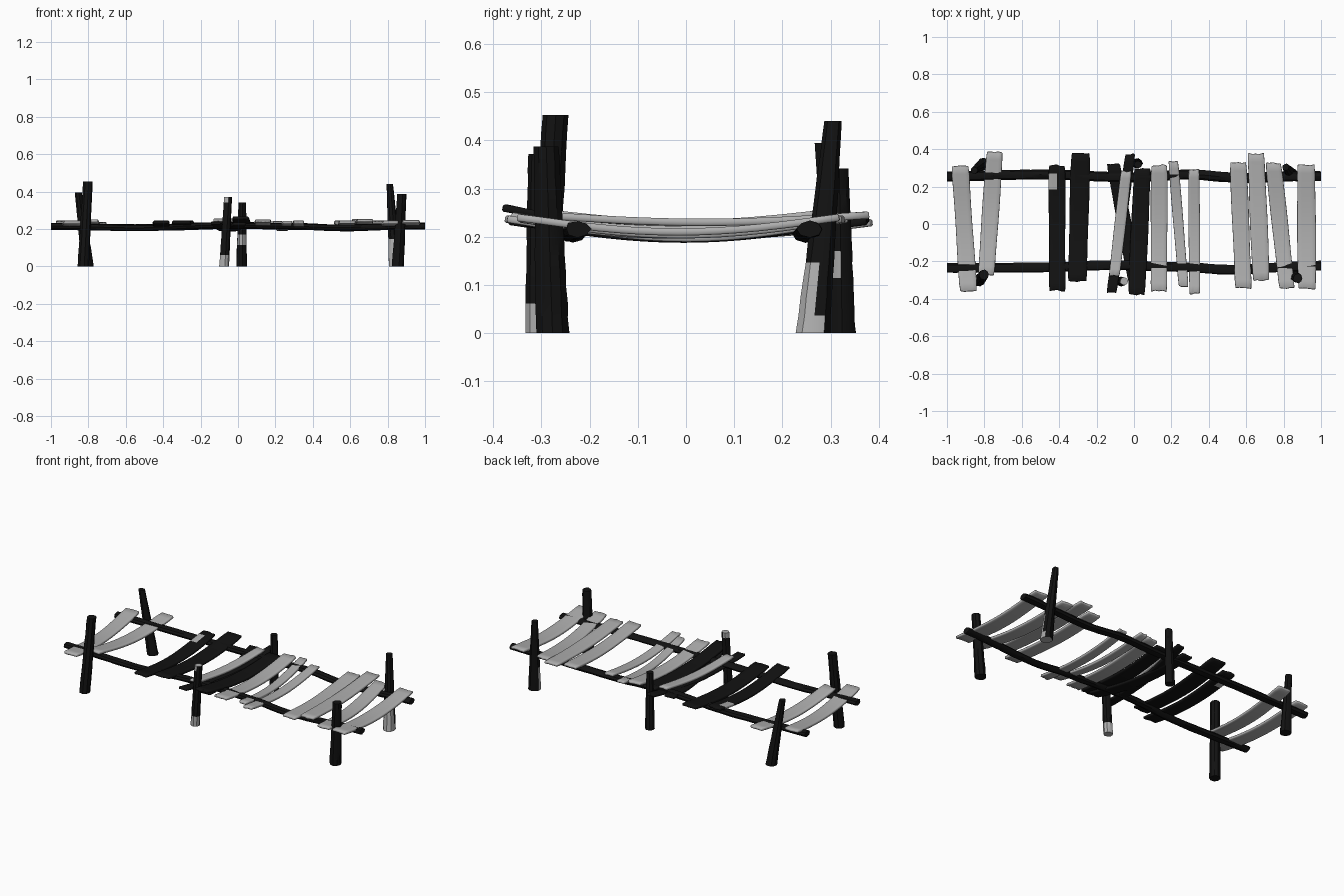
import bpy, bmesh, random
from math import cos, sin, pi
from mathutils import Vector

random.seed(4)
if "Cube" in bpy.data.objects:
    bpy.data.objects.remove(bpy.data.objects["Cube"])


def material(name, value):
    m = bpy.data.materials.new(name)
    m.use_nodes = True
    colour = (value, value, value, 1)
    m.diffuse_color = colour
    m.node_tree.nodes["Principled BSDF"].inputs["Base Color"].default_value = colour
    return m


DARK = material("charred wood", 0.006)
GREY = material("weathered grey", 0.43)


def finish(bm, name, mats):
    bmesh.ops.recalc_face_normals(bm, faces=bm.faces)
    mesh = bpy.data.meshes.new(name)
    bm.to_mesh(mesh)
    bm.free()
    for m in mats:
        mesh.materials.append(m)
    ob = bpy.data.objects.new(name, mesh)
    bpy.context.collection.objects.link(ob)
    bpy.ops.object.select_all(action='DESELECT')
    bpy.context.view_layer.objects.active = ob
    ob.select_set(True)
    bpy.ops.object.shade_smooth_by_angle(angle=0.6)
    return ob


def log(name, path, radii, axes, grey=None, sides=9, wobble=0.06):
    """Loft a rough log through path; grey(centre) picks the pale faces."""
    bm = bmesh.new()
    a, b = axes
    offsets = [1 + random.uniform(-wobble, wobble) for _ in range(sides)]
    rings = []
    for p, (ra, rb) in zip(path, radii):
        ring = []
        for i in range(sides):
            t = 2 * pi * i / sides
            k = offsets[i] * (1 + random.uniform(-wobble, wobble) / 2)
            ring.append(bm.verts.new(p + a * cos(t) * ra * k + b * sin(t) * rb * k))
        rings.append(ring)
    for r, s in zip(rings, rings[1:]):
        for i in range(sides):
            j = (i + 1) % sides
            bm.faces.new((r[i], r[j], s[j], s[i]))
    bm.faces.new(rings[0])
    bm.faces.new(rings[-1])
    if grey:
        for f in bm.faces:
            f.material_index = int(grey(f.calc_center_median()))
    return finish(bm, name, [DARK, GREY])


X, Y, Z = Vector((1, 0, 0)), Vector((0, 1, 0)), Vector((0, 0, 1))


# Leaning posts, narrower towards the top
def post(name, base, top, r_base, r_top, grey=None):
    base, top = Vector((*base, 0)), Vector(top)
    n = 12
    path = [base.lerp(top, i / n) for i in range(n + 1)]
    radii = [(r_base + (r_top - r_base) * i / n,) * 2 for i in range(n + 1)]
    return log(name, path, radii, (X, Y), grey)


post("front_post_right", (-0.828, -0.3), (-0.803, -0.27, 0.453), 0.032, 0.027)
post("back_post_right", (-0.805, 0.322), (-0.855, 0.287, 0.395), 0.033, 0.019)
post("front_post_middle", (-0.075, -0.307), (-0.053, -0.306, 0.372), 0.026, 0.021,
     lambda c: c.z < 0.05 or (c.z > 0.35 and c.x < -0.05))
post("back_post_middle", (0.018, 0.324), (0.022, 0.318, 0.342), 0.028, 0.02,
     lambda c: 0.12 < c.z < 0.17 and c.y < 0.32)
post("front_post_left", (0.855, -0.277), (0.876, -0.29, 0.387), 0.033, 0.025)
post("back_post_left", (0.842, 0.263), (0.812, 0.305, 0.44), 0.035, 0.018,
     lambda c: c.z < 0.16 and c.y < 0.277)


# Long wavy rails
def rail(name, points, w, h):
    n = 40
    path = []
    for i in range(n + 1):
        x = -1 + 2 * i / n
        for (x0, y0, z0), (x1, y1, z1) in zip(points, points[1:]):
            if x0 <= x <= x1:
                t = (x - x0) / (x1 - x0)
                t = t * t * (3 - 2 * t)
                path.append(Vector((x, y0 + (y1 - y0) * t, z0 + (z1 - z0) * t)))
                break
    return log(name, path, [(w, h)] * len(path), (Y, Z), sides=8, wobble=0.1)


rail("front_rail", [(-1, -0.237, 0.216), (-0.55, -0.235, 0.206), (-0.1, -0.222, 0.22),
                    (0.25, -0.232, 0.216), (0.5, -0.247, 0.208), (1, -0.225, 0.216)],
     0.026, 0.017)
rail("back_rail", [(-1, 0.255, 0.213), (-0.5, 0.265, 0.208), (0, 0.25, 0.218),
                   (0.3, 0.265, 0.214), (0.55, 0.248, 0.206), (1, 0.257, 0.216)],
     0.027, 0.017)


# Sagging deck planks
def plank(name, front, back, width, mat, z=0.237, sag=0.033, tilt=0.0, patch=None):
    bm = bmesh.new()
    bmesh.ops.create_grid(bm, x_segments=4, y_segments=16, size=0.5)
    front, back = Vector(front), Vector(back)
    phase = random.uniform(0, 6)
    for v in bm.verts:
        u, t = v.co.x, v.co.y + 0.5
        p = front.lerp(back, t)
        end = 0.93 if t < 0.01 or t > 0.99 else 1
        ragged = random.uniform(-0.005, 0.005) if end < 1 else 0
        w = width * end * (1 + 0.03 * sin(phase + 7 * t))
        drop = sag * sin(pi * t)
        v.co = (p.x + u * w, p.y + ragged, z - drop + tilt * (0.5 - t))
    if patch:
        for f in bm.faces:
            c = f.calc_center_median()
            f.material_index = int(abs(c.x - patch[0]) < 0.025 and abs(c.y - patch[1]) < 0.04)
    ob = finish(bm, name, [mat, GREY])
    solid = ob.modifiers.new("thickness", 'SOLIDIFY')
    solid.thickness = 0.015
    solid.offset = 0
    bevel = ob.modifiers.new("worn edges", 'BEVEL')
    bevel.width = 0.003
    bevel.segments = 1
    return ob


PLANKS = [
    ((-0.885, -0.36), (-0.93, 0.31), 0.092, GREY, {}),
    ((-0.79, -0.27), (-0.745, 0.385), 0.09, GREY, {"tilt": 0.015}),
    ((-0.41, -0.357), (-0.412, 0.312), 0.088, DARK, {"patch": (-0.435, 0.21)}),
    ((-0.303, -0.308), (-0.285, 0.375), 0.102, DARK, {}),
    ((-0.12, -0.37), (-0.02, 0.372), 0.055, DARK, {"z": 0.232}),
    ((0.01, -0.33), (-0.11, 0.32), 0.075, DARK, {"z": 0.228}),
    ((-0.105, -0.277), (-0.042, 0.28), 0.06, GREY, {"z": 0.248, "sag": 0.02}),
    ((0.014, -0.377), (0.045, 0.295), 0.092, DARK, {"z": 0.245, "tilt": 0.03}),
    ((0.133, -0.36), (0.135, 0.315), 0.088, GREY, {"z": 0.243}),
    ((0.265, -0.333), (0.21, 0.335), 0.054, GREY, {"sag": 0.04}),
    ((0.325, -0.373), (0.32, 0.29), 0.06, GREY, {}),
    ((0.585, -0.342), (0.557, 0.327), 0.09, GREY, {"sag": 0.022}),
    ((0.68, -0.302), (0.652, 0.377), 0.092, GREY, {"z": 0.245, "sag": 0.015}),
    ((0.818, -0.345), (0.745, 0.325), 0.086, GREY, {}),
    ((0.925, -0.347), (0.92, 0.315), 0.098, GREY, {"z": 0.24, "sag": 0.03}),
]
for n, (front, back, width, mat, extra) in enumerate(PLANKS):
    plank(f"plank_{n + 1}", front, back, width, mat, **extra)
